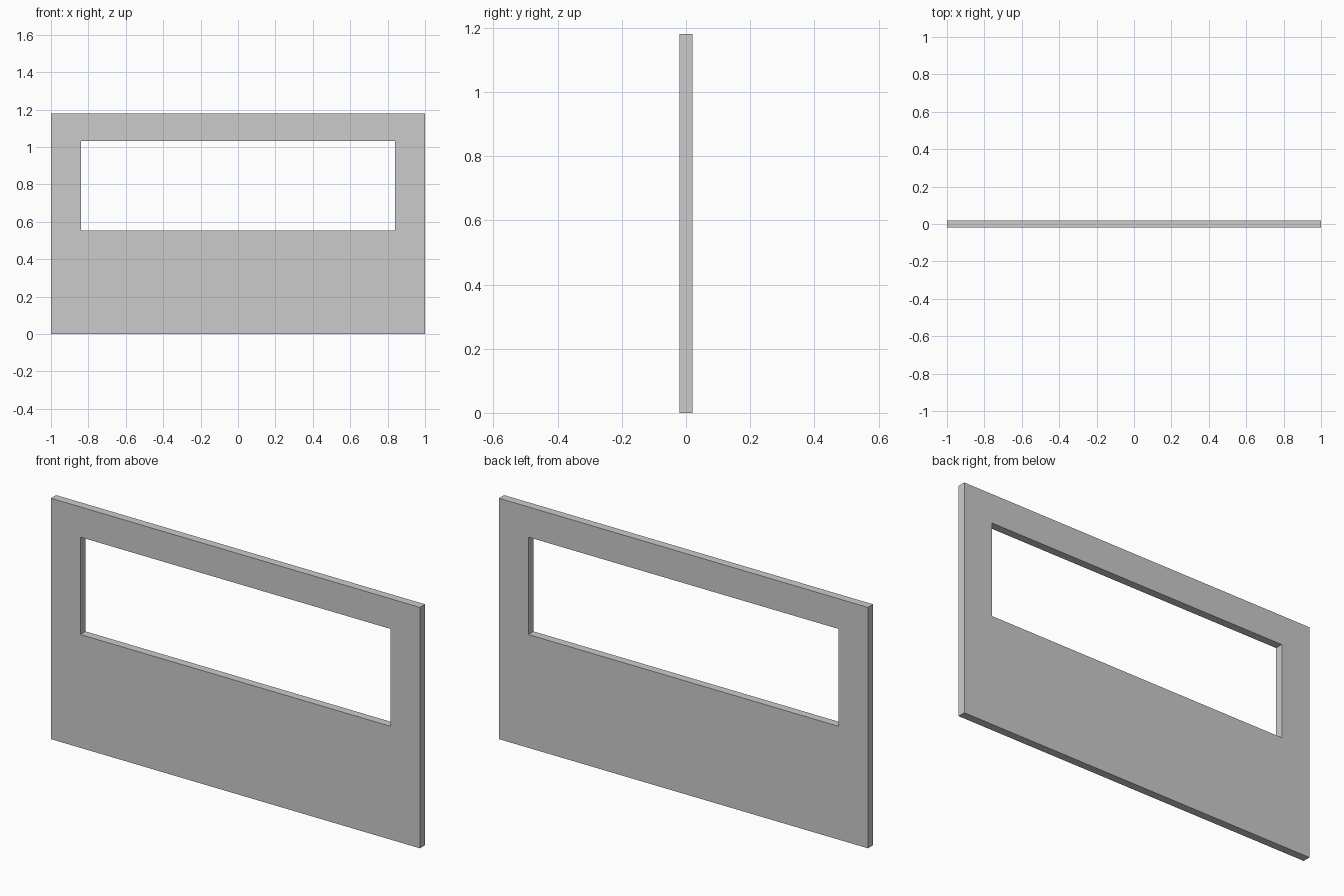
import bpy, bmesh

if "Cube" in bpy.data.objects:
    bpy.data.objects.remove(bpy.data.objects["Cube"])

HALF_DEPTH = 0.02


def rectangle(x, z0, z1):
    return [(-x, z0), (x, z0), (x, z1), (-x, z1)]


# Panel with a wide window opening: ring of front faces between two rectangles
bm = bmesh.new()
outer, inner = [
    [bm.verts.new((x, -HALF_DEPTH, z)) for x, z in rectangle(*size)]
    for size in ((1.0, 0.0, 1.18), (0.84, 0.555, 1.032))
]
for i in range(4):
    j = (i + 1) % 4
    bm.faces.new((outer[i], outer[j], inner[j], inner[i]))

# Thickness: extrude the ring towards the back
front = bm.faces[:]
back = bmesh.ops.extrude_face_region(bm, geom=front, use_keep_orig=True)["geom"]
bmesh.ops.translate(bm, vec=(0, 2 * HALF_DEPTH, 0),
                    verts=[v for v in back if isinstance(v, bmesh.types.BMVert)])
bmesh.ops.recalc_face_normals(bm, faces=bm.faces[:])

mesh = bpy.data.meshes.new("window_panel")
bm.to_mesh(mesh)
bm.free()
bpy.context.collection.objects.link(bpy.data.objects.new("window_panel", mesh))
